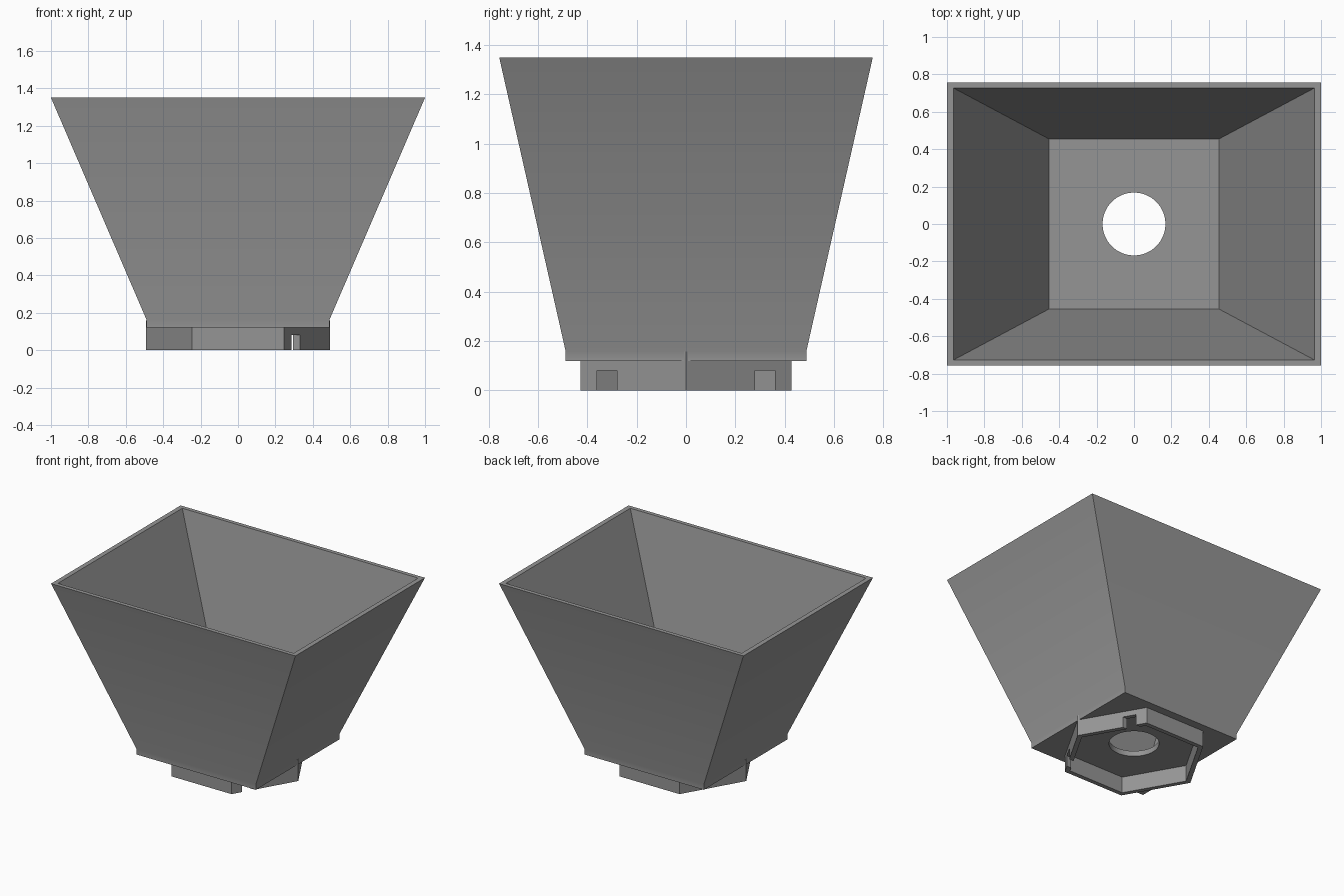
import bpy, bmesh, math

if "Cube" in bpy.data.objects:
    bpy.data.objects.remove(bpy.data.objects["Cube"])

grey = bpy.data.materials.new("plain grey")
grey.diffuse_color = (0.3, 0.3, 0.3, 1)
grey.use_nodes = True
grey.node_tree.nodes["Principled BSDF"].inputs["Base Color"].default_value = grey.diffuse_color


def rect(hx, hy, z):
    return [(-hx, -hy, z), (hx, -hy, z), (hx, hy, z), (-hx, hy, z)]


def hexagon(r, z):
    return [(r * math.cos(k * math.pi / 3), r * math.sin(k * math.pi / 3), z) for k in range(6)]


def loft(name, loops, closed=False):
    """Skin a stack of matching loops; cap the ends, or join last to first."""
    bm = bmesh.new()
    rings = [[bm.verts.new(p) for p in loop] for loop in loops]
    pairs = list(zip(rings, rings[1:]))
    if closed:
        pairs.append((rings[-1], rings[0]))
    else:
        bm.faces.new(rings[0][::-1])
        bm.faces.new(rings[-1])
    n = len(rings[0])
    for a, b in pairs:
        for i in range(n):
            j = (i + 1) % n
            bm.faces.new((a[i], a[j], b[j], b[i]))
    bmesh.ops.recalc_face_normals(bm, faces=bm.faces)
    mesh = bpy.data.meshes.new(name)
    bm.to_mesh(mesh)
    bm.free()
    mesh.materials.append(grey)
    obj = bpy.data.objects.new(name, mesh)
    bpy.context.collection.objects.link(obj)
    return obj


def activate(obj):
    bpy.ops.object.select_all(action='DESELECT')
    obj.select_set(True)
    bpy.context.view_layer.objects.active = obj


def cut(obj, cutter):
    mod = obj.modifiers.new("cut", 'BOOLEAN')
    mod.operation = 'DIFFERENCE'
    mod.solver = 'EXACT'
    mod.object = cutter
    activate(obj)
    bpy.ops.object.modifier_apply(modifier=mod.name)
    bpy.data.objects.remove(cutter)


# Hopper: vertical foot, flared walls, flat rim, inner walls and floor
B = 0.488
hopper = loft("hopper", [
    rect(B, B, 0.12), rect(B, B, 0.16), rect(1.0, 0.757, 1.35),
    rect(0.965, 0.727, 1.35), rect(0.455, 0.455, 0.16)])

# Round outlet through the floor
outlet = [[(0.168 * math.cos(k * math.tau / 64), 0.168 * math.sin(k * math.tau / 64), z)
           for k in range(64)] for z in (0.0, 0.3)]
cut(hopper, loft("outlet_cutter", outlet))

# Hexagonal mounting collar below the floor
collar = loft("hex_collar", [hexagon(0.493, 0), hexagon(0.493, 0.158),
                             hexagon(0.456, 0.158), hexagon(0.456, 0)], closed=True)

# Two slots in the right-hand collar walls
for side in (-1, 1):
    slot = loft("slot_cutter", [
        [(x + 0.35, y + side * 0.32, z) for x, y, z in rect(0.2, 0.04, h)]
        for h in (-0.05, 0.08)])
    cut(collar, slot)

for obj in (hopper, collar):
    activate(obj)
    bpy.ops.object.shade_smooth_by_angle(angle=math.radians(30))
